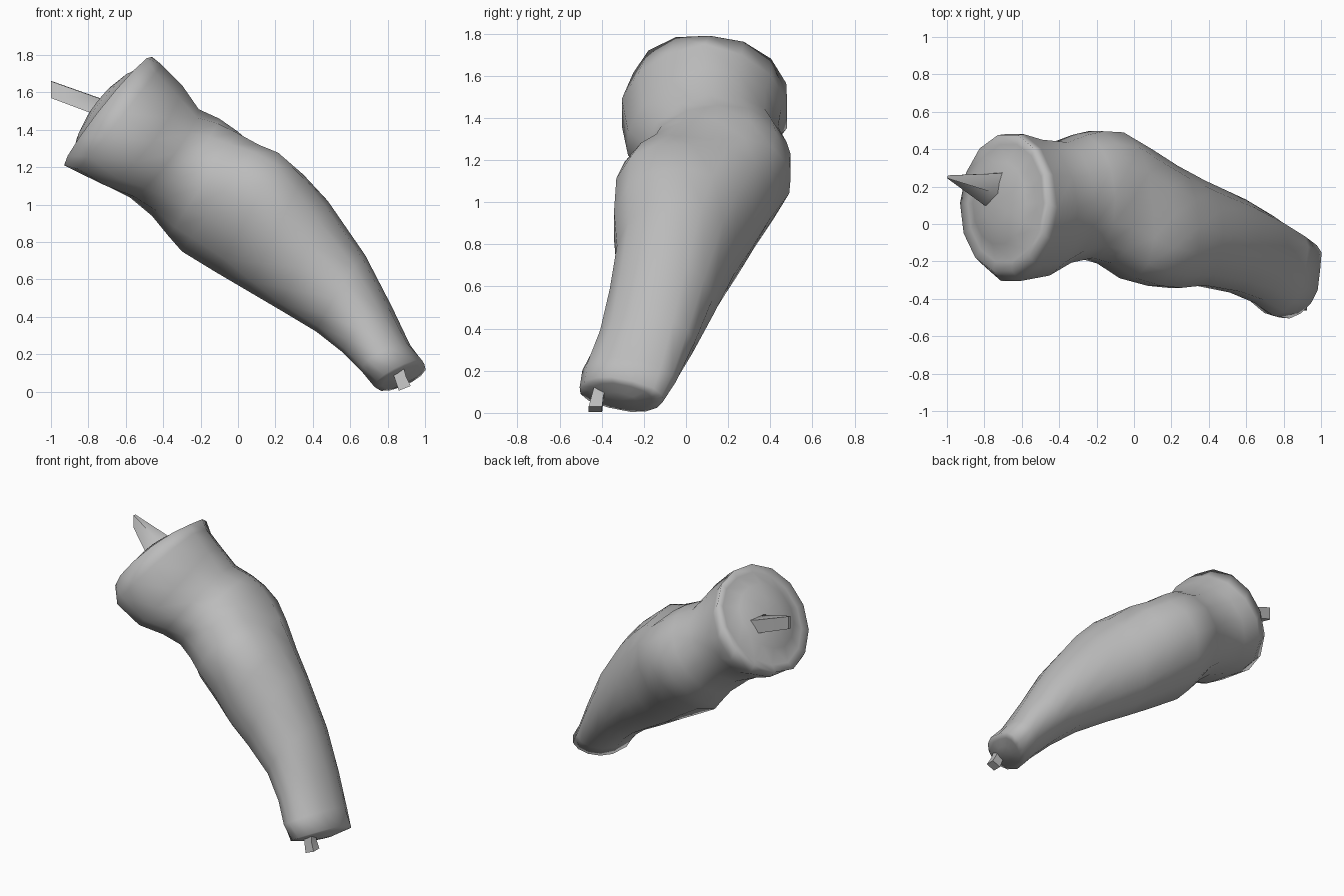
import bpy, bmesh, math
from mathutils import Vector

if "Cube" in bpy.data.objects:
    bpy.data.objects.remove(bpy.data.objects["Cube"])

SIDES = 14
grey = bpy.data.materials.new("plain_grey")
grey.diffuse_color = (0.5, 0.5, 0.5, 1)
grey.use_nodes = True
grey.node_tree.nodes["Principled BSDF"].inputs["Base Color"].default_value = grey.diffuse_color


def loft(name, rings, angle):
    """Skin a list of rings; a ring of one point closes an end as a fan."""
    bm = bmesh.new()
    rows = [[bm.verts.new(p) for p in ring] for ring in rings]
    for a, b in zip(rows, rows[1:]):
        n = max(len(a), len(b))
        for i in range(n):
            j = (i + 1) % n
            if len(a) == 1:
                bm.faces.new((a[0], b[i], b[j]))
            elif len(b) == 1:
                bm.faces.new((a[i], b[0], a[j]))
            else:
                bm.faces.new((a[i], b[i], b[j], a[j]))
    for end in (rows[0], rows[-1]):
        if len(end) > 2:
            bm.faces.new(end)
    bmesh.ops.recalc_face_normals(bm, faces=bm.faces)
    me = bpy.data.meshes.new(name)
    bm.to_mesh(me)
    bm.free()
    ob = bpy.data.objects.new(name, me)
    bpy.context.collection.objects.link(ob)
    me.materials.append(grey)
    bpy.ops.object.select_all(action='DESELECT')
    ob.select_set(True)
    bpy.context.view_layer.objects.active = ob
    bpy.ops.object.shade_smooth_by_angle(angle=math.radians(angle))
    return ob


def section(ux, uz, lx, lz, y0, y1, front=(0, 0), back=(0, 0), skew=0, power=1):
    """Oval ring through an upper point, a lower point and a depth range.
    front and back slide those sides in x and z; skew turns the top backward."""
    pts = []
    for i in range(SIDES):
        a = 2 * math.pi * i / SIDES
        c, s = math.cos(a), math.sin(a)
        s = math.copysign(abs(s) ** power, s)
        dx, dz = back if s > 0 else front
        pts.append(Vector(((ux + lx) / 2 + c * (ux - lx) / 2 + abs(s) * dx,
                           (y0 + y1) / 2 + s * (y1 - y0) / 2 + skew * c,
                           (uz + lz) / 2 + c * (uz - lz) / 2 + abs(s) * dz)))
    return pts


def cap(ring, direction, steps):
    """Shrunken copies of a ring pushed along a direction, ending in a point."""
    mid = sum(ring, Vector()) / len(ring)
    d = Vector(direction).normalized()
    out = [[mid + (p - mid) * k + d * h for p in ring] for k, h in steps[:-1]]
    return out + [[mid + d * steps[-1][1]]]


# limb: upper x, z, lower x, z, front y, back y, side slides
body = [section(*s) for s in (
    (-.46, 1.79, -.93, 1.21, -.26, .485, (-.01, .05), (.02, 0)),
    (-.41, 1.75, -.87, 1.18, -.315, .49, (-.02, -.04), (0, -.05)),
    (-.30, 1.64, -.74, 1.12, -.285, .46, (.02, -.10), (-.02, .0)),
    (-.21, 1.51, -.58, 1.04, -.215, .445, (.02, -.05), (.0, .03)),
    (-.10, 1.46, -.46, .94, -.19, .485, (.02, 0), (-.01, .03)),
    (.00, 1.39, -.37, .83, -.22, .505, (.03, .05), (-.02, .06)),
    (.10, 1.30, -.30, .75, -.30, .50, (.07, .11), (0, .08)),
    (.20, 1.27, -.12, .64, -.34, .41, (.07, .09), (.02, .04)),
    (.35, 1.16, .05, .54, -.35, .32, (.02, .04)),
    (.48, 1.02, .22, .44, -.335, .24),
    (.68, .73, .42, .32, -.37, .135, (-.01, .02), (.02, -.02), .01),
    (.82, .46, .56, .21, -.42, .04, (-.02, .03), (.03, -.03), .03),
    (.92, .25, .66, .11, -.485, -.055, (-.015, .04), (.05, -.05), .05, .85),
    (.995, .15, .73, .025, -.495, -.12, (0, .05), (.04, -.05), .06, .75))]
# domed stump at the top, rounded stump at the bottom
top = cap(body[0], (-.78, 0, .63), ((.86, -.01), (.6, .035), (.3, .06), (0, .065)))
bottom = cap(body[-1], (.35, -.2, -.8), ((.75, .01), (.4, .026), (0, .032)))
loft("limb", top[::-1] + body + bottom, 140)

# broken upper bone: wedge narrowing to an upright edge
loft("upper_bone", [
    [Vector(p) for p in ((-.68, .09, 1.48), (-.68, .28, 1.46), (-.66, .28, 1.55), (-.68, .15, 1.55))],
    [Vector(p) for p in ((-.80, .10, 1.495), (-.77, .27, 1.485), (-.74, .27, 1.57), (-.76, .17, 1.575))],
    [Vector(p) for p in ((-1, .245, 1.57), (-.995, .26, 1.57), (-.995, .26, 1.66), (-1, .245, 1.66))]], 60)

# small broken bone at the lower end
loft("lower_bone", [
    [Vector((x + dx, y + dy, z + dz)) for dx, dy, dz in
     ((-w, -w, -w * .4), (w, -w, w * .4), (w, w, w * .4), (-w, w, -w * .4))]
    for x, y, z, w in ((.85, -.40, .14, .03), (.87, -.42, .07, .028), (.892, -.43, .018, .032))], 60)
